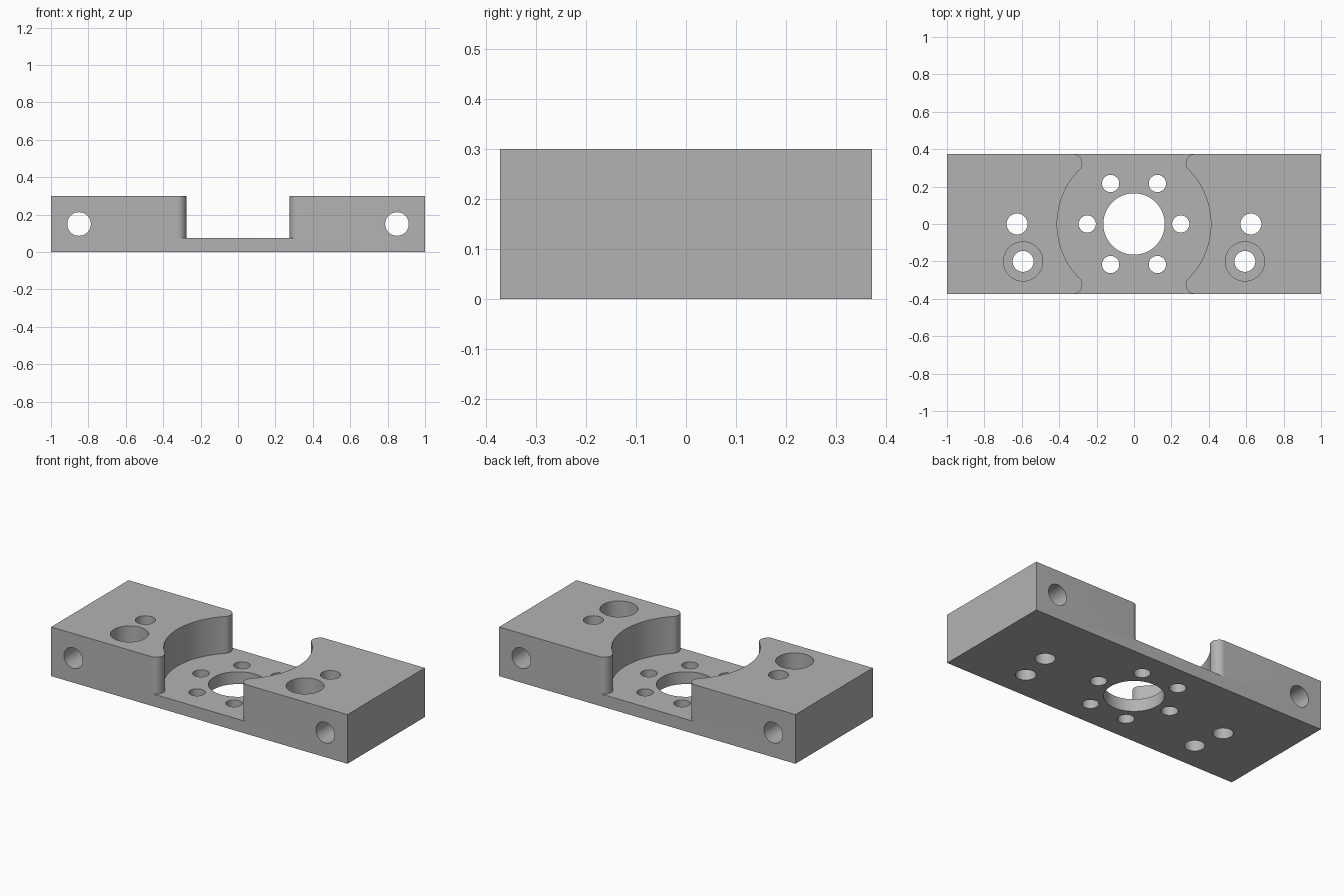
import bpy, bmesh, math
from mathutils import Matrix

HALF_Y, TOP, FLOOR = 0.373, 0.30, 0.075

cube = bpy.data.objects.get("Cube")
if cube:
    bpy.data.objects.remove(cube, do_unlink=True)

# One plain grey metal
metal = bpy.data.materials.new("grey_metal")
metal.use_nodes = True
grey = (0.45, 0.45, 0.45, 1)
metal.diffuse_color = grey
metal.node_tree.nodes["Principled BSDF"].inputs["Base Color"].default_value = grey


def new_object(name, bm):
    bmesh.ops.recalc_face_normals(bm, faces=bm.faces)
    mesh = bpy.data.meshes.new(name)
    bm.to_mesh(mesh)
    bm.free()
    mesh.materials.append(metal)
    obj = bpy.data.objects.new(name, mesh)
    bpy.context.collection.objects.link(obj)
    return obj


def prism(name, outline, z0, z1):
    bm = bmesh.new()
    face = bm.faces.new([bm.verts.new((x, y, z0)) for x, y in outline])
    top = bmesh.ops.extrude_face_region(bm, geom=[face])["geom"]
    verts = [v for v in top if isinstance(v, bmesh.types.BMVert)]
    bmesh.ops.translate(bm, verts=verts, vec=(0, 0, z1 - z0))
    return new_object(name, bm)


def arc(cx, cy, r, start, end, steps):
    angles = [math.radians(start + (end - start) * i / steps) for i in range(steps + 1)]
    return [(cx + r * math.cos(a), cy + r * math.sin(a)) for a in angles]


def drill(x, y, r, z0=-0.1, z1=TOP + 0.1):
    return prism("drill", arc(x, y, r, 0, 352.5, 47), z0, z1)


# Solid block
plate = prism("mounting_plate",
              [(-1, -HALF_Y), (1, -HALF_Y), (1, HALF_Y), (-1, HALF_Y)], 0, TOP)

# Round pocket open front and back, with rounded lips at its four corners
lip, lip_r = 0.325, 0.0485
pocket_r = math.hypot(lip, lip) - lip_r
lip_arc = arc(lip, lip, lip_r, 225, 90, 14)
quarter = arc(0, 0, pocket_r, 0, 45, 16)[:-1] + lip_arc + [(lip, HALF_Y + 0.1)]
right = [(x, -y) for x, y in reversed(quarter[1:])] + quarter
pocket = right + [(-x, y) for x, y in reversed(right)]
cutters = [prism("pocket", pocket, FLOOR, TOP + 0.1)]

# Central bore and its ring of six holes
cutters.append(drill(0, 0, 0.164))
for i in range(6):
    a = math.radians(60 * i)
    cutters.append(drill(0.25 * math.cos(a), 0.25 * math.sin(a), 0.046))

# Plain, counterbored and cross holes on each side
for side in (-1, 1):
    cutters.append(drill(side * 0.625, 0, 0.056))
    cutters.append(drill(side * 0.593, -0.2, 0.056))
    cutters.append(drill(side * 0.593, -0.2, 0.105, TOP - 0.13))
    cross = drill(0, 0, 0.063, -0.5, 0.5)
    cross.data.transform(Matrix.Translation((side * 0.85, 0, TOP / 2))
                         @ Matrix.Rotation(math.pi / 2, 4, "X"))
    cutters.append(cross)

# Cut everything out of the block
bpy.ops.object.select_all(action="DESELECT")
bpy.context.view_layer.objects.active = plate
plate.select_set(True)
for cutter in cutters:
    cut = plate.modifiers.new("cut", "BOOLEAN")
    cut.operation = "DIFFERENCE"
    cut.solver = "EXACT"
    cut.object = cutter
    bpy.ops.object.modifier_apply(modifier=cut.name)
    bpy.data.objects.remove(cutter, do_unlink=True)

bpy.ops.object.shade_smooth_by_angle(angle=math.radians(30))
